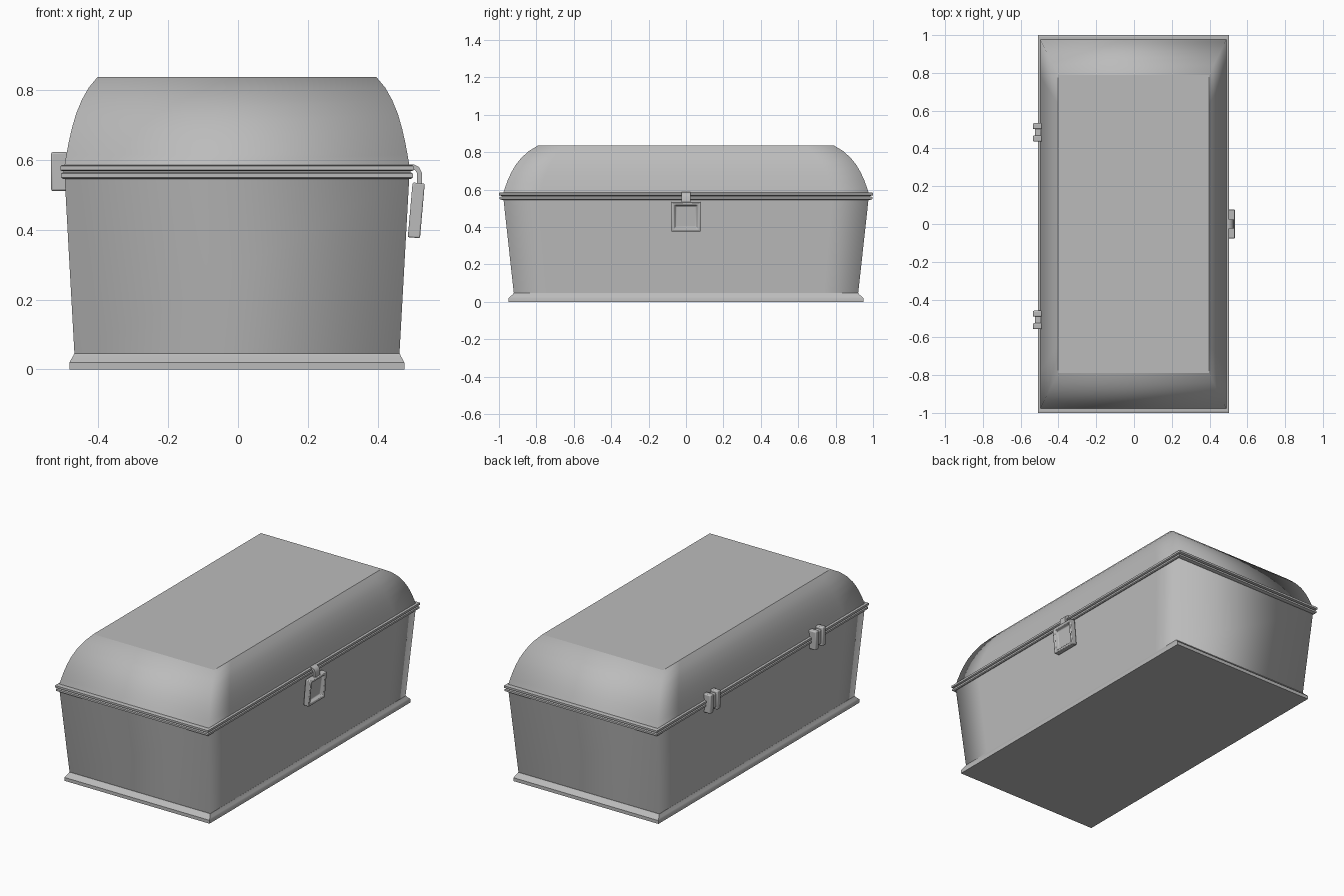
import bpy, bmesh, math
from mathutils import Matrix, Vector

cube = bpy.data.objects.get("Cube")
if cube:
    bpy.data.objects.remove(cube)

# One plain grey for the whole chest
grey = bpy.data.materials.new("plain grey")
grey.use_nodes = True
grey.diffuse_color = (0.5, 0.5, 0.5, 1)
grey.node_tree.nodes["Principled BSDF"].inputs["Base Color"].default_value = (0.5, 0.5, 0.5, 1)

HALF_X, HALF_Y, CENTRE_X = 0.505, 1.0, -0.003


def finish(bm, name, angle=None):
    bmesh.ops.recalc_face_normals(bm, faces=bm.faces)
    mesh = bpy.data.meshes.new(name)
    bm.to_mesh(mesh)
    bm.free()
    mesh.materials.append(grey)
    obj = bpy.data.objects.new(name, mesh)
    bpy.context.collection.objects.link(obj)
    if angle:
        bpy.ops.object.select_all(action='DESELECT')
        obj.select_set(True)
        bpy.context.view_layer.objects.active = obj
        bpy.ops.object.shade_smooth_by_angle(angle=math.radians(angle))
    return obj


def shell(name, profile, smooth_corners=False):
    """Loft rectangles of (scale, height) and close both ends."""
    outline = [(-1, -1), (1, -1), (1, -0.8), (1, 0.8), (1, 1),
               (-1, 1), (-1, 0.8), (-1, -0.8)]
    bm = bmesh.new()
    rings = [[bm.verts.new((CENTRE_X + u * HALF_X * s, v * HALF_Y * s, z))
              for u, v in outline] for s, z in profile]
    n = len(outline)
    for low, high in zip(rings, rings[1:]):
        for i in range(n):
            j = (i + 1) % n
            face = bm.faces.new((low[i], low[j], high[j], high[i]))
            face.smooth = smooth_corners
    for ring in (rings[0], rings[-1]):
        cap = bm.faces.new(ring)
        for edge in cap.edges:
            edge.smooth = False
    return finish(bm, name, None if smooth_corners else 35)


def add_box(bm, size, centre):
    m = Matrix.Translation(centre) @ Matrix.Diagonal((*size, 1))
    return bmesh.ops.create_cube(bm, size=1, matrix=m)["verts"]


def soften(obj, width):
    mod = obj.modifiers.new("soft edges", 'BEVEL')
    mod.width = width
    mod.segments = 2


# Chest body, base moulding, rims and lid
shell("base_moulding", [(0.948, 0), (0.948, 0.02), (0.94, 0.028),
                        (0.928, 0.038), (0.922, 0.046)])
shell("body", [(0.92, 0.04), (0.976, 0.55)], True)
shell("body_rim", [(0.985, 0.545), (0.996, 0.549), (0.996, 0.56), (0.985, 0.564)])
shell("rim_gap", [(0.983, 0.562), (0.983, 0.57)])
shell("lid_rim", [(0.99, 0.567), (1, 0.57), (1, 0.582), (0.99, 0.585)])
shell("lid", [(0.977, 0.583), (0.966, 0.615), (0.953, 0.65), (0.935, 0.69),
              (0.912, 0.73), (0.88, 0.77), (0.84, 0.806), (0.79, 0.836)], True)

# Hasp plate with a tapered recess, leaning with the wall
bm = bmesh.new()
add_box(bm, (0.035, 0.155, 0.157), (0, 0, 0))
outer = max(bm.faces, key=lambda f: f.calc_center_median().x)
bmesh.ops.inset_individual(bm, faces=[outer], thickness=0.02)
bmesh.ops.inset_individual(bm, faces=[outer], thickness=0.012)
bmesh.ops.translate(bm, verts=outer.verts, vec=(-0.02, 0, 0))
bmesh.ops.transform(bm, verts=bm.verts, matrix=Matrix.Translation((0.51, 0, 0.455))
                    @ Matrix.Rotation(math.radians(5), 4, 'Y'))
hasp = finish(bm, "hasp_plate", 35)
soften(hasp, 0.004)

# Curved strap from the lid rim down to the hasp
path = [Vector(p) for p in ((0.48, 0.579), (0.503, 0.579), (0.513, 0.574),
                            (0.519, 0.562), (0.519, 0.525))]
bm = bmesh.new()
sections = []
for i, p in enumerate(path):
    d = (path[min(i + 1, len(path) - 1)] - path[max(i - 1, 0)]).normalized()
    side = Vector((-d.y, d.x)) * 0.007
    a, b = p + side, p - side
    sections.append([bm.verts.new((q.x, y, q.y)) for q, y in
                     ((a, -0.023), (a, 0.023), (b, 0.023), (b, -0.023))])
for s, t in zip(sections, sections[1:]):
    for i in range(4):
        j = (i + 1) % 4
        bm.faces.new((s[i], s[j], t[j], t[i]))
bm.faces.new(sections[0])
bm.faces.new(sections[-1])
finish(bm, "hasp_strap", 40)

# Two hinges on the opposite wall: paired upright leaves around a pin
for name, y in (("back_hinge", 0.485), ("front_hinge", -0.508)):
    bm = bmesh.new()
    for side in (-1, 1):
        add_box(bm, (0.048, 0.032, 0.112), (-0.511, y + side * 0.033, 0.566))
    add_box(bm, (0.034, 0.05, 0.085), (-0.508, y, 0.566))
    hinge = finish(bm, name, 35)
    soften(hinge, 0.006)
